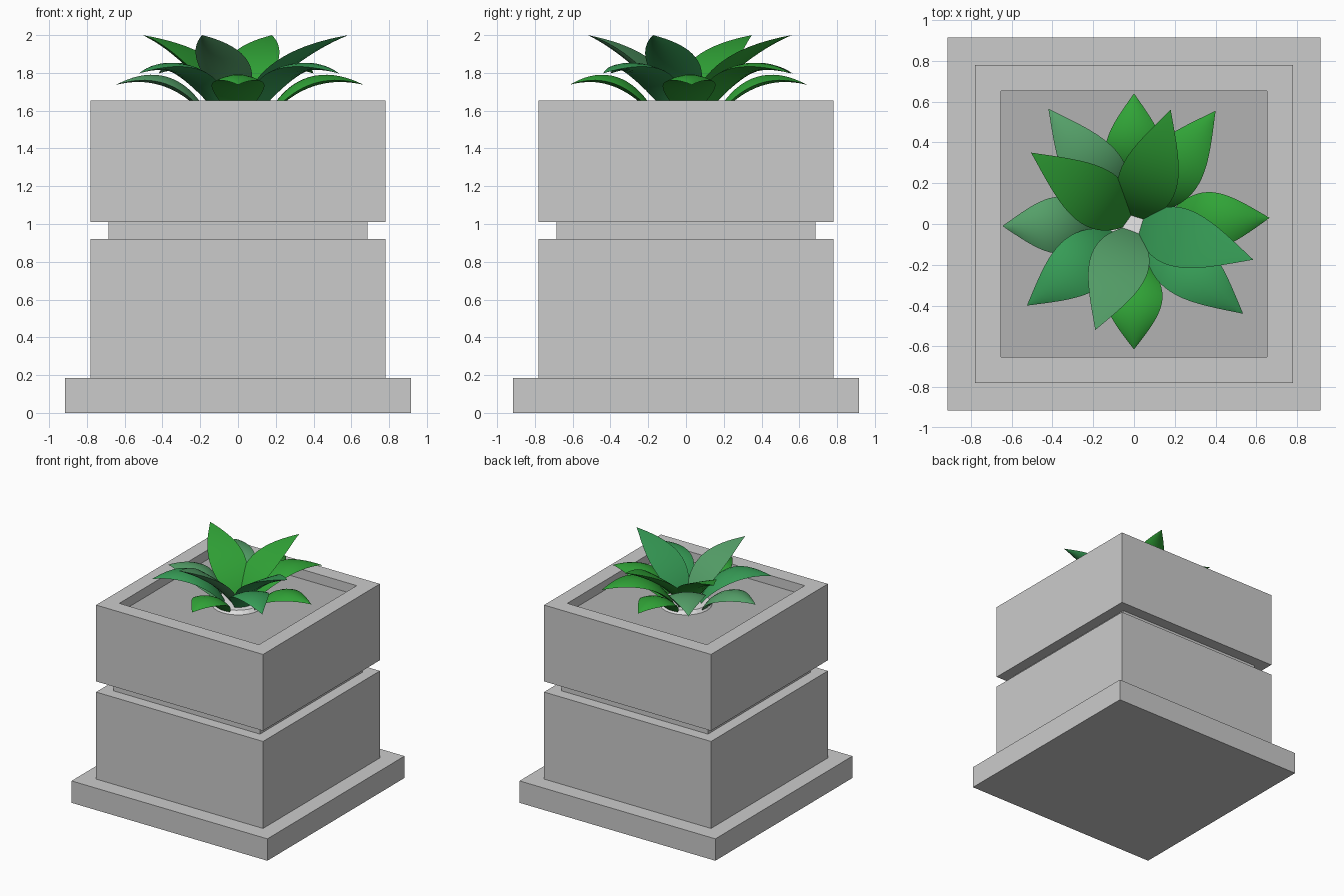
import bpy, bmesh, math
from mathutils import Vector

if "Cube" in bpy.data.objects:
    bpy.data.objects.remove(bpy.data.objects["Cube"])


def material(name, rgb):
    m = bpy.data.materials.new(name)
    m.diffuse_color = (*rgb, 1)
    m.use_nodes = True
    m.node_tree.nodes["Principled BSDF"].inputs["Base Color"].default_value = m.diffuse_color
    return m


STONE = material("stone grey", (0.60, 0.60, 0.60))
SOIL = material("soil grey", (0.45, 0.45, 0.45))
WHITE = material("white", (0.93, 0.93, 0.93))
BRIGHT = material("bright green", (0.030, 0.37, 0.038))
TEAL = material("sea green", (0.038, 0.34, 0.095))
PALE = material("pale green", (0.09, 0.35, 0.14))


def finish(name, bm, mat):
    bmesh.ops.recalc_face_normals(bm, faces=bm.faces)
    me = bpy.data.meshes.new(name)
    bm.to_mesh(me)
    bm.free()
    me.materials.append(mat)
    ob = bpy.data.objects.new(name, me)
    bpy.context.collection.objects.link(ob)
    return ob


def block(name, half, z0, z1, mat):
    bm = bmesh.new()
    bmesh.ops.create_cube(bm, size=1)
    for v in bm.verts:
        v.co = (v.co.x * 2 * half, v.co.y * 2 * half, z0 + (v.co.z + 0.5) * (z1 - z0))
    return bm, name, mat


# Pot: base slab, lower block, recessed band, upper block
for name, half, z0, z1 in [("base_slab", 0.915, 0, 0.185), ("lower_block", 0.78, 0.185, 0.92),
                           ("recessed_band", 0.685, 0.92, 1.01)]:
    bm, name, mat = block(name, half, z0, z1, STONE)
    finish(name, bm, mat)

# Upper block with a square opening whose floor is the soil
bm, _, _ = block("upper_block", 0.78, 1.01, 1.655, STONE)
bm.faces.ensure_lookup_table()
top = max(bm.faces, key=lambda f: f.calc_center_median().z)
bmesh.ops.inset_region(bm, faces=[top], thickness=0.18)
ext = bmesh.ops.extrude_discrete_faces(bm, faces=[top])
floor = ext["faces"][0]
bmesh.ops.translate(bm, verts=floor.verts, vec=(0, 0, -0.08))
floor.material_index = 1
upper = finish("upper_block", bm, STONE)
upper.data.materials.append(SOIL)

# Pale core that the leaves grow from
bm = bmesh.new()
bmesh.ops.create_cone(bm, cap_ends=True, segments=24, radius1=0.2, radius2=0.18, depth=0.03)
bmesh.ops.translate(bm, verts=bm.verts, vec=(0, 0, 1.59))
finish("plant_core", bm, WHITE)


def leaf(name, tip, path, width, cup, mat, rings=18, n=7):
    """Lens-shaped cross-section swept along an arched curve towards tip (x, y)."""
    out = Vector((tip[0], tip[1], 0))
    reach = out.length
    out.normalize()
    side = Vector((-out.y, out.x, 0))
    p0, p1, p2 = (Vector(p) for p in (path[0], path[1], (reach, path[2])))
    bm = bmesh.new()
    loops = []
    for i in range(rings):
        t = i / rings
        c = p0 * (1 - t) ** 2 + p1 * 2 * t * (1 - t) + p2 * t * t
        d = ((p1 - p0) * (1 - t) + (p2 - p1) * t).normalized()
        up = out * -d.y + Vector((0, 0, d.x))
        s = math.sin(math.pi * (0.1 + 0.9 * t))
        mid = out * c.x + Vector((0, 0, c.y))
        ring = []
        for k in range(2 * n):
            a = math.pi * k / n
            u = math.cos(a)
            h = 0.028 * s * math.sin(a) * abs(math.sin(a)) + cup * s * (u * u - 0.4)
            ring.append(bm.verts.new(mid + side * (u * width * s) + up * h))
        loops.append(ring)
    for a, b in zip(loops, loops[1:]):
        for k in range(2 * n):
            j = (k + 1) % (2 * n)
            bm.faces.new((a[k], a[j], b[j], b[k]))
    bm.faces.new(loops[0])
    end = bm.verts.new(out * p2.x + Vector((0, 0, p2.y)))
    for k in range(2 * n):
        bm.faces.new((loops[-1][k], loops[-1][(k + 1) % (2 * n)], end))
    ob = finish(name, bm, mat)
    bpy.context.view_layer.objects.active = ob
    ob.select_set(True)
    bpy.ops.object.shade_smooth_by_angle(angle=math.radians(50))
    ob.select_set(False)


# Three tiers of four leaves: base point, control point, tip height, half width, cup, tips
TIERS = [
    ("lower_leaf", ((0.17, 1.58), (0.36, 1.84), 1.737), 0.14, -0.012,
     [((0.665, 0.03), BRIGHT), ((0, 0.64), BRIGHT), ((-0.645, -0.01), PALE), ((0, -0.615), BRIGHT)]),
    ("middle_leaf", ((0.10, 1.58), (0.30, 1.93), 1.797), 0.145, 0.0,
     [((0.40, 0.555), BRIGHT), ((-0.42, 0.565), PALE), ((-0.525, -0.40), TEAL), ((0.535, -0.44), TEAL)]),
    ("upper_leaf", ((0.04, 1.60), (0.20, 1.90), 2.0), 0.145, 0.025,
     [((0.18, 0.56), BRIGHT), ((-0.505, 0.35), BRIGHT), ((-0.19, -0.52), PALE), ((0.585, -0.175), TEAL)]),
]
for tier, path, width, cup, tips in TIERS:
    for i, (tip, mat) in enumerate(tips):
        leaf(f"{tier}_{i + 1}", tip, path, width, cup, mat)
